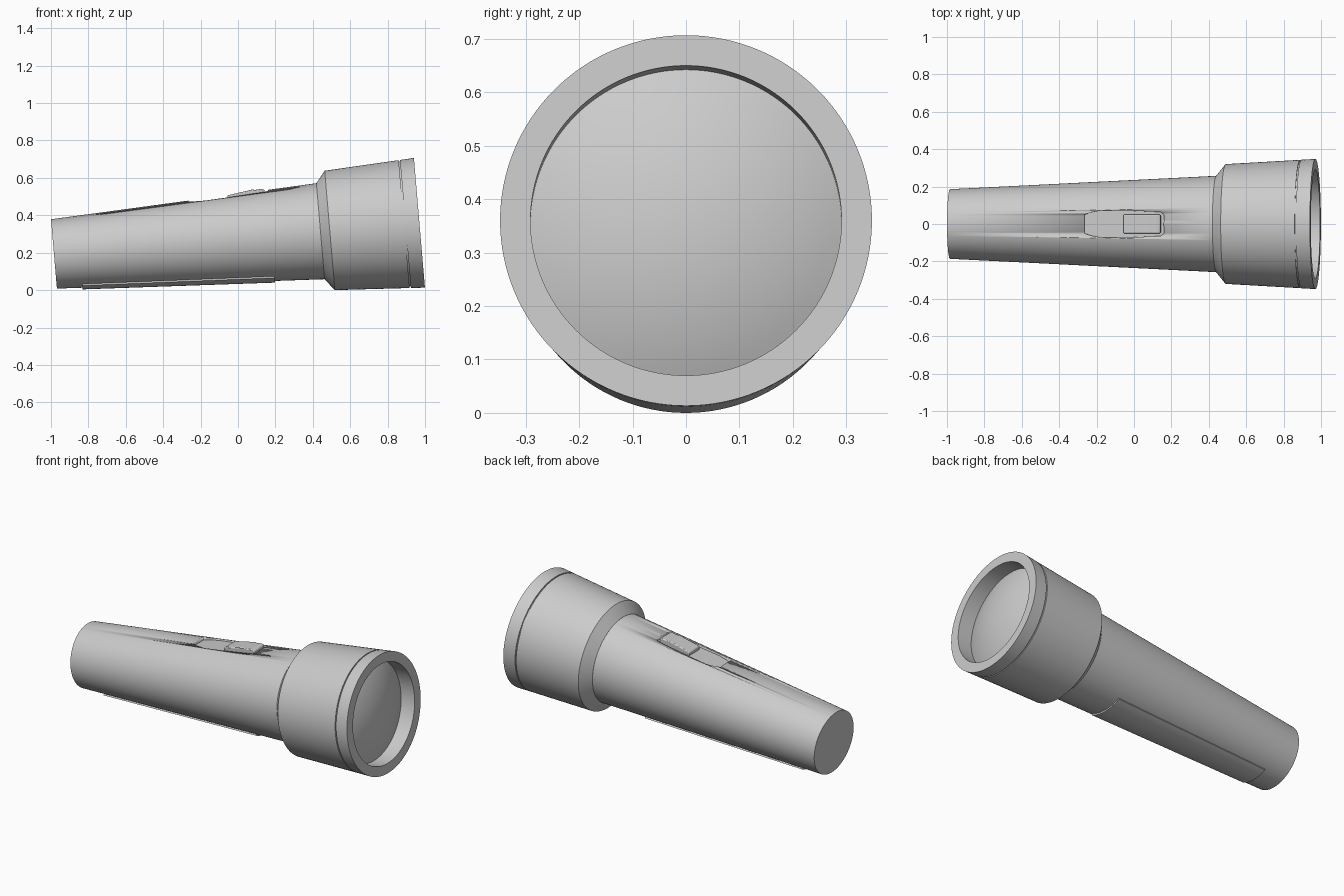
import bpy, bmesh, math
from mathutils import Matrix

if "Cube" in bpy.data.objects:
    bpy.data.objects.remove(bpy.data.objects["Cube"])

# The torch is modelled along its own axis, then tilted to rest on head and tail
TILT = Matrix.Translation((-0.984, 0, 0.1935)) @ Matrix.Rotation(-math.radians(4.87), 4, 'Y')
SEG = 128


def body_r(s):
    return 0.186 + 0.05 * s


def make(name, bm, angle=30):
    bmesh.ops.remove_doubles(bm, verts=bm.verts, dist=1e-6)
    bmesh.ops.recalc_face_normals(bm, faces=bm.faces)
    me = bpy.data.meshes.new(name)
    bm.to_mesh(me)
    bm.free()
    ob = bpy.data.objects.new(name, me)
    bpy.context.collection.objects.link(ob)
    ob.matrix_world = TILT
    bpy.ops.object.select_all(action='DESELECT')
    ob.select_set(True)
    bpy.context.view_layer.objects.active = ob
    bpy.ops.object.shade_smooth_by_angle(angle=math.radians(angle))
    return ob


def revolve(name, profile):
    bm = bmesh.new()
    vs = [bm.verts.new((s, 0, r)) for s, r in profile]
    es = [bm.edges.new(p) for p in zip(vs, vs[1:])]
    bmesh.ops.spin(bm, geom=vs + es, cent=(0, 0, 0), axis=(1, 0, 0),
                   angle=2 * math.pi, steps=SEG, use_merge=True)
    return make(name, bm)


def loft(name, a, b):
    """Solid between two matching outlines."""
    bm = bmesh.new()
    va, vb = [[bm.verts.new(p) for p in o] for o in (a, b)]
    bm.faces.new(va)
    bm.faces.new(vb)
    for i in range(len(va)):
        j = (i + 1) % len(va)
        bm.faces.new((va[i], va[j], vb[j], vb[i]))
    return make(name, bm)


# Tapered handle
handle = revolve("handle", [(0, 0), (0, body_r(0)), (1.44, body_r(1.44)), (1.44, 0)])

# Flared head with seam groove, rim and bore
revolve("head", [(1.43, 0.2), (1.43, 0.258), (1.48, 0.3203), (1.879, 0.343), (1.879, 0.336),
                 (1.886, 0.336), (1.886, 0.3435), (1.961, 0.348), (1.961, 0.291), (1.871, 0.291)])

# Domed lens
bulge, rim = 0.065, 0.291
R = (rim ** 2 + bulge ** 2) / (2 * bulge)
amax = math.asin(rim / R)
revolve("lens", [(1.871 + bulge - R + R * math.cos(amax * i / 12), R * math.sin(amax * i / 12))
                 for i in range(13)])

# Switch pocket cut into the top of the handle
half = [(0.74, 0.05), (0.775, 0.062), (0.83, 0.073), (1.0, 0.071), (1.15, 0.064), (1.168, 0.05)]
outline = half + [(s, -y) for s, y in reversed(half)]
cutter = loft("switch_pocket_cutter",
              [(s, y, body_r(s) - 0.022) for s, y in outline],
              [(s, y, body_r(s) + 0.06) for s, y in outline])
cutter.hide_render = True
cutter.hide_set(True)
cut = handle.modifiers.new("pocket", 'BOOLEAN')
cut.operation = 'DIFFERENCE'
cut.solver = 'EXACT'
cut.object = cutter

# Sliding switch with a ramped, scalloped top
side = [(0.95, -0.03), (0.95, -0.001), (0.97, 0.002), (1.06, 0.010), (1.085, 0.013),
        (1.10, 0.009), (1.115, 0.009), (1.13, 0.010), (1.15, 0.003), (1.15, -0.03)]
switch = loft("switch_slider", *[[(s, y, body_r(s) + o) for s, o in side] for y in (-0.05, 0.05)])
bev = switch.modifiers.new("soft_edges", 'BEVEL')
bev.width = 0.005
bev.segments = 2
bev.limit_method = 'ANGLE'

# Raised battery cover following the underside
bm = bmesh.new()
N, span = 16, math.radians(26)
rows = []
for i in range(N + 1):
    t = span * (2 * i / N - 1)
    rows.append([bm.verts.new((s, (body_r(s) + o) * math.sin(t), -(body_r(s) + o) * math.cos(t)))
                 for s, o in ((0.137, -0.01), (0.137, 0.009), (1.165, 0.009), (1.165, -0.01))])
for a, b in zip(rows, rows[1:]):
    for k in range(4):
        m = (k + 1) % 4
        bm.faces.new((a[k], a[m], b[m], b[k]))
bm.faces.new(rows[0])
bm.faces.new(rows[-1])
make("battery_cover", bm)
